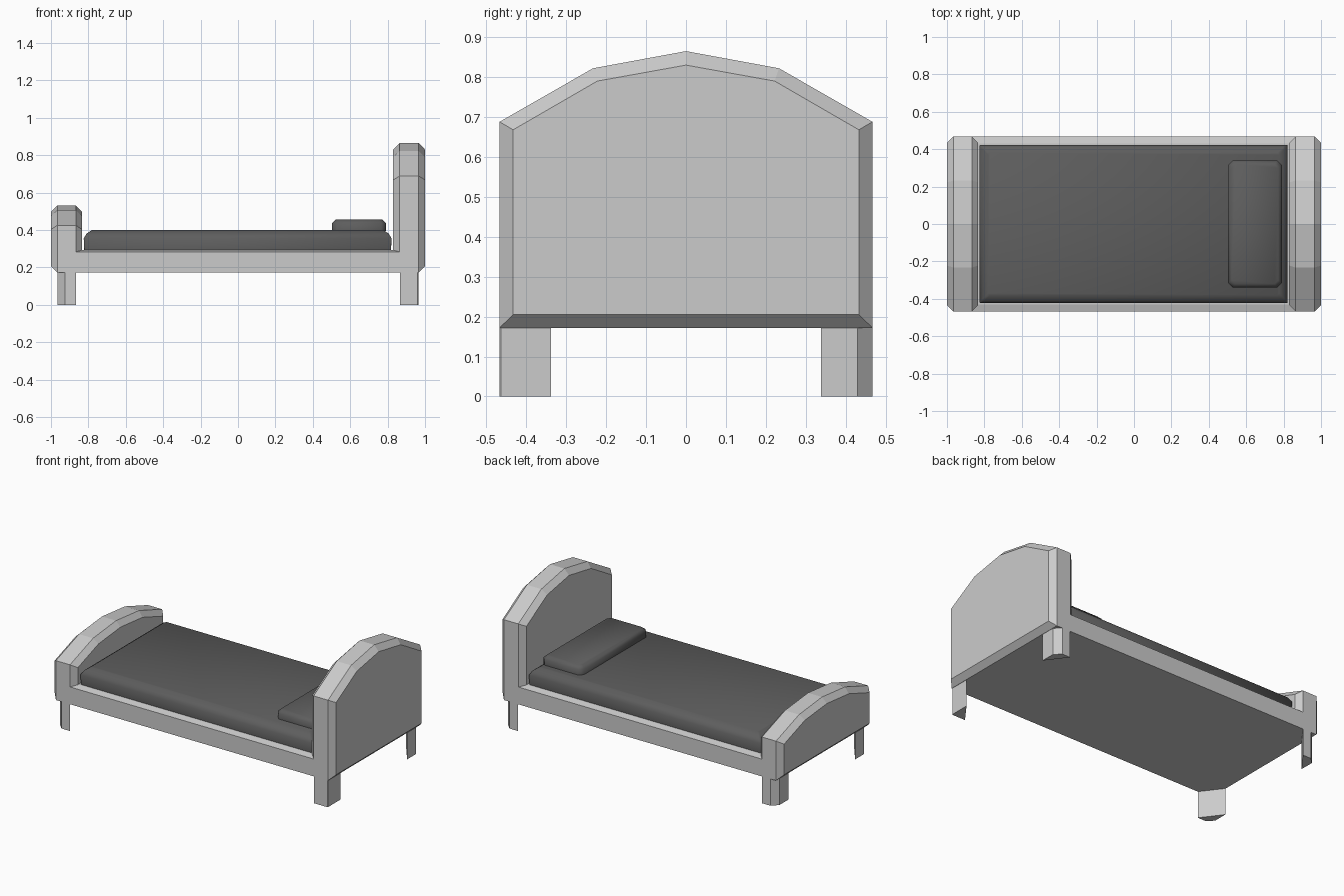
import bpy, bmesh

if "Cube" in bpy.data.objects:
    bpy.data.objects.remove(bpy.data.objects["Cube"])

dark = bpy.data.materials.new("bedding")
dark.diffuse_color = (0.11, 0.11, 0.11, 1)
dark.use_nodes = True
dark.node_tree.nodes["Principled BSDF"].inputs["Base Color"].default_value = dark.diffuse_color


def loft(name, loops, smooth=False, mat=None):
    """Skin equal-length loops of points and cap both ends."""
    bm = bmesh.new()
    rings = [[bm.verts.new(p) for p in loop] for loop in loops]
    n = len(rings[0])
    for a, b in zip(rings, rings[1:]):
        for i in range(n):
            j = (i + 1) % n
            bm.faces.new((a[i], a[j], b[j], b[i]))
    bm.faces.new(rings[0][::-1])
    bm.faces.new(rings[-1])
    bmesh.ops.recalc_face_normals(bm, faces=bm.faces)
    me = bpy.data.meshes.new(name)
    bm.to_mesh(me)
    bm.free()
    ob = bpy.data.objects.new(name, me)
    bpy.context.collection.objects.link(ob)
    if mat:
        me.materials.append(mat)
    if smooth:
        bpy.context.view_layer.objects.active = ob
        ob.select_set(True)
        bpy.ops.object.shade_smooth_by_angle(angle=0.9)
        ob.select_set(False)
    return ob


def board(name, outer, inner, xs):
    """Arched end board with chamfered rims; profiles are right halves (y, z)."""
    loops = []
    for x, half in zip(xs, (inner, outer, outer, inner)):
        full = half + [(-y, z) for y, z in reversed(half) if y > 0]
        loops.append([(x, y, z) for y, z in full])
    return loft(name, loops)


def rect(x0, x1, y, z, c=0):
    """Rectangle in plan, with corners cut by c."""
    return [(x0 + c, -y, z), (x1 - c, -y, z), (x1, -y + c, z), (x1, y - c, z),
            (x1 - c, y, z), (x0 + c, y, z), (x0, y - c, z), (x0, -y + c, z)]


# End boards
board("headboard",
      [(.467, .172), (.467, .688), (.233, .822), (0, .865)],
      [(.433, .205), (.433, .668), (.222, .79), (0, .83)],
      (.83, .864, .966, 1.0))
board("footboard",
      [(.467, .172), (.467, .425), (.233, .506), (0, .53)],
      [(.433, .205), (.433, .402), (.222, .475), (0, .497)],
      (-.834, -.866, -.966, -1.0))

# Bed frame with sloped top rim
section = [(-.467, .172), (.467, .172), (.467, .283), (.43, .293), (-.43, .293), (-.467, .283)]
loft("bed_frame", [[(x, y, z) for y, z in section] for x in (-.866, .864)])

# Mattress and pillow
loft("mattress", [rect(-.822, .818, .42, .285, .003), rect(-.825, .821, .423, .355, .003),
                  rect(-.81, .806, .41, .38, .01), rect(-.78, .776, .38, .401, .01)], True, dark)
loft("pillow", [rect(.503, .79, .34, .395, .025), rect(.503, .79, .34, .437, .025),
                rect(.522, .771, .32, .455, .02)], True, dark)

# Corner legs: triangular in plan, outer corner cut off except at the front right
for name, sx, sy in (("front_left_leg", -1, -1), ("back_left_leg", -1, 1),
                     ("back_right_leg", 1, 1), ("front_right_leg", 1, -1)):
    c = .003 if (sx, sy) == (1, -1) else .038
    plan = [(.867, .467), (.964 - c, .467), (.964, .467 - c), (.964, .338)]
    loft(name, [[(sx * x, sy * y, z) for x, y in plan] for z in (0, .175)])
